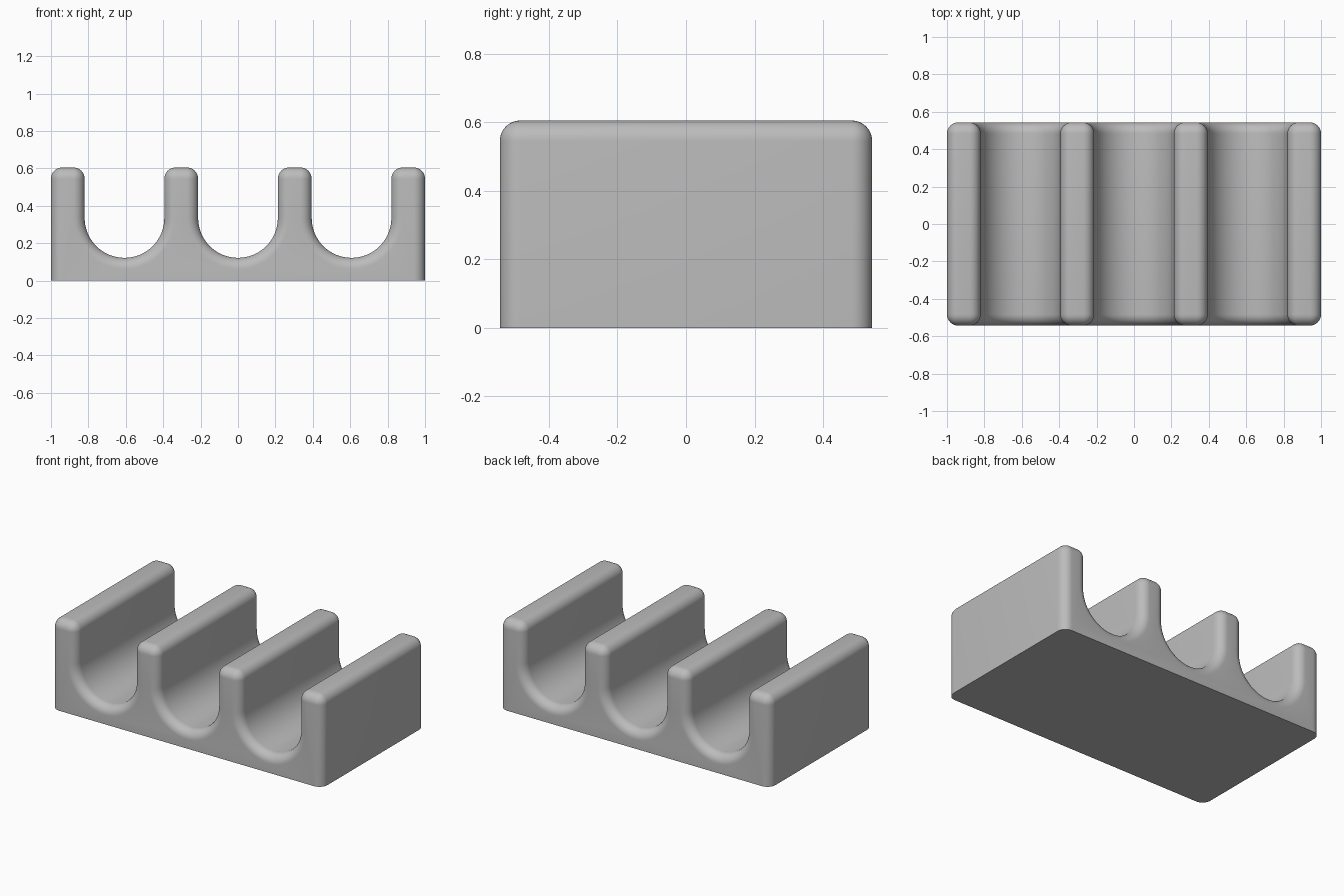
import bpy, bmesh, math

if "Cube" in bpy.data.objects:
    bpy.data.objects.remove(bpy.data.objects["Cube"])

HALF_X, HALF_Y, HEIGHT = 1.0, 0.543, 0.605
FILLET = 0.06                       # rounding of every edge but the base
SLOT_R, SLOT_Z = 0.213, 0.335       # slot radius and height of its arc centre
SLOTS = (-0.607, 0.0, 0.607)
STEPS, SLOT_STEPS = 8, 32


def arc(cx, cz, radius, start, end, steps):
    angles = [math.radians(start + (end - start) * i / steps) for i in range(steps + 1)]
    return [(cx + radius * math.cos(a), cz + radius * math.sin(a)) for a in angles]


def profile(inset):
    """Outline from base left to base right, shrunk by inset (base stays on the floor)."""
    r, top = FILLET - inset, HEIGHT - FILLET
    pts = [(-HALF_X + inset, 0)]
    left = -HALF_X
    for c in SLOTS + (None,):
        right = HALF_X if c is None else c - SLOT_R
        # rounded top of a divider
        pts += arc(left + FILLET, top, r, 180, 90, STEPS)
        pts += arc(right - FILLET, top, r, 90, 0, STEPS)
        if c is not None:
            # half-round slot floor
            pts += arc(c, SLOT_Z, SLOT_R + inset, 180, 360, SLOT_STEPS)
            left = c + SLOT_R
    return pts + [(HALF_X - inset, 0)]


# Depth stations: rounded front edge, then rounded back edge
stations = []
for i in range(STEPS + 1):
    a = math.pi / 2 * i / STEPS
    stations.append((-HALF_Y + FILLET * (1 - math.sin(a)), FILLET * (1 - math.cos(a))))
stations = stations[::-1] + [(-y, d) for y, d in stations]

bm = bmesh.new()
rings = [[bm.verts.new((x, y, z)) for x, z in profile(d)] for y, d in stations]
for a, b in zip(rings, rings[1:]):
    for i in range(len(a) - 1):
        bm.faces.new((a[i], a[i + 1], b[i + 1], b[i]))
# End faces and base
bm.faces.new(rings[0])
bm.faces.new(rings[-1][::-1])
bm.faces.new([r[0] for r in rings] + [r[-1] for r in reversed(rings)])
bmesh.ops.remove_doubles(bm, verts=bm.verts, dist=1e-5)
bmesh.ops.recalc_face_normals(bm, faces=bm.faces)

mesh = bpy.data.meshes.new("slotted_holder")
bm.to_mesh(mesh)
bm.free()
holder = bpy.data.objects.new("slotted_holder", mesh)
bpy.context.collection.objects.link(holder)

grey = bpy.data.materials.new("plain grey")
grey.diffuse_color = (0.5, 0.5, 0.5, 1)
grey.use_nodes = True
grey.node_tree.nodes["Principled BSDF"].inputs["Base Color"].default_value = grey.diffuse_color
mesh.materials.append(grey)

bpy.context.view_layer.objects.active = holder
holder.select_set(True)
bpy.ops.object.shade_smooth_by_angle(angle=math.radians(35))
